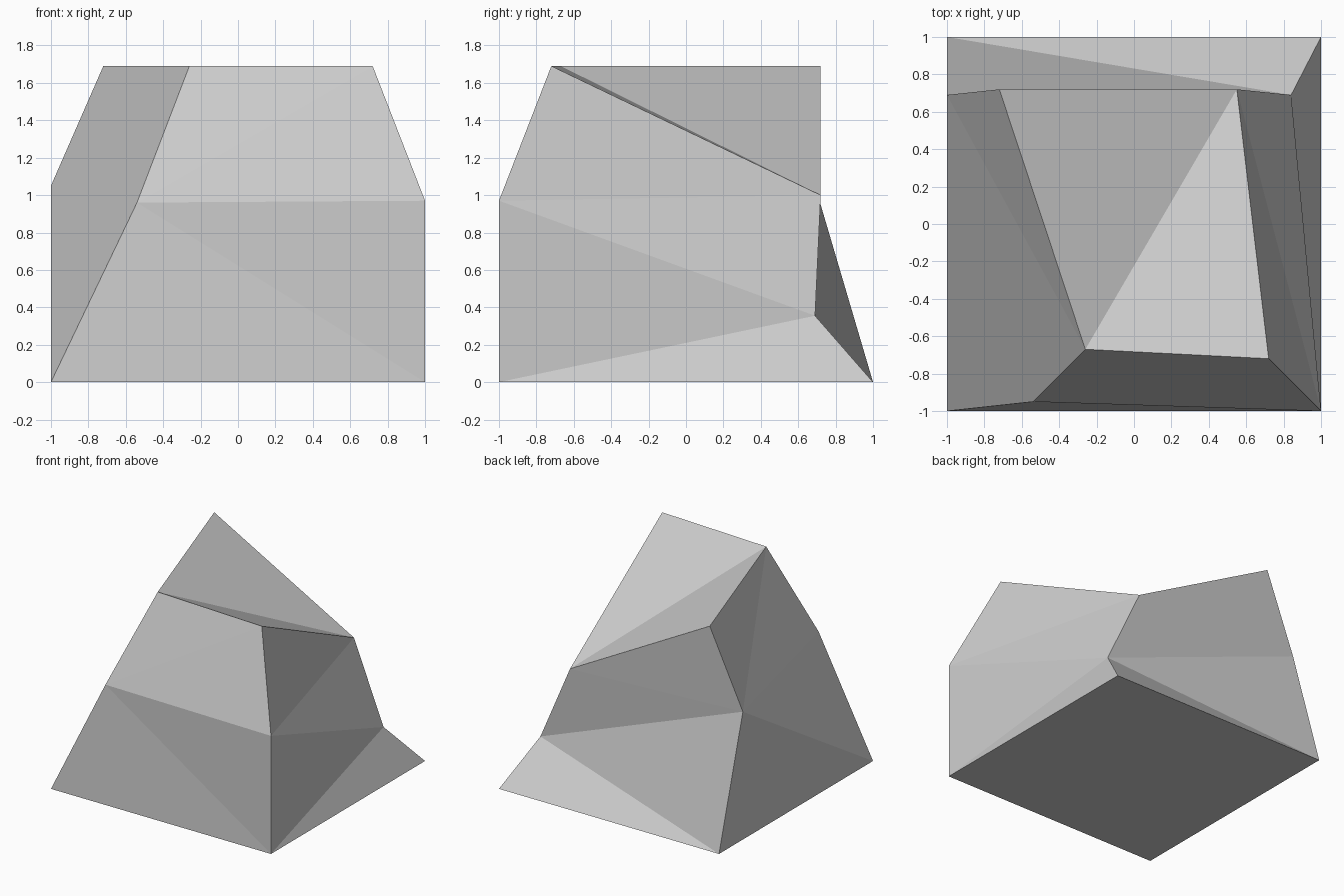
import bpy
import bmesh

cube = bpy.data.objects.get("Cube")
if cube:
    bpy.data.objects.remove(cube, do_unlink=True)

# Single stone colour
GREY = (0.6, 0.6, 0.6, 1.0)
stone = bpy.data.materials.new("stone_grey")
stone.use_nodes = True
stone.diffuse_color = GREY
shader = next(n for n in stone.node_tree.nodes if n.type == 'BSDF_PRINCIPLED')
shader.inputs["Base Color"].default_value = GREY

# Rings of four corners: front left of sheet, front right, back right, back left
base = [(-1, -1, 0), (1, -1, 0), (1, 1, 0), (-1, 1, 0)]
waist = [(-0.54, -0.95, 0.96), (1, -1, 0.97), (0.84, 0.69, 0.355), (-1, 0.69, 1.05)]
crown = [(-0.26, -0.67, 1.69), (0.72, -0.72, 1.69), (0.55, 0.72, 1.0), (-0.72, 0.72, 1.69)]

bm = bmesh.new()
rings = [[bm.verts.new(p) for p in ring] for ring in (base, waist, crown)]


def bridge(lower, upper, rising):
    """Join two rings with triangles; rising lists sides whose crease climbs forwards."""
    for i in range(4):
        j = (i + 1) % 4
        a, b, c, d = lower[i], lower[j], upper[j], upper[i]
        tris = [(a, b, c), (a, c, d)] if i in rising else [(a, b, d), (b, c, d)]
        for tri in tris:
            bm.faces.new(tri)


# Faceted sides
bridge(rings[0], rings[1], {1})
bridge(rings[1], rings[2], {0, 1, 3})

# Flat underside and creased top
bm.faces.new(reversed(rings[0]))
t = rings[2]
bm.faces.new((t[0], t[1], t[2]))
bm.faces.new((t[0], t[2], t[3]))

bmesh.ops.recalc_face_normals(bm, faces=bm.faces)
mesh = bpy.data.meshes.new("rock")
bm.to_mesh(mesh)
bm.free()
mesh.materials.append(stone)
rock = bpy.data.objects.new("rock", mesh)
bpy.context.collection.objects.link(rock)
